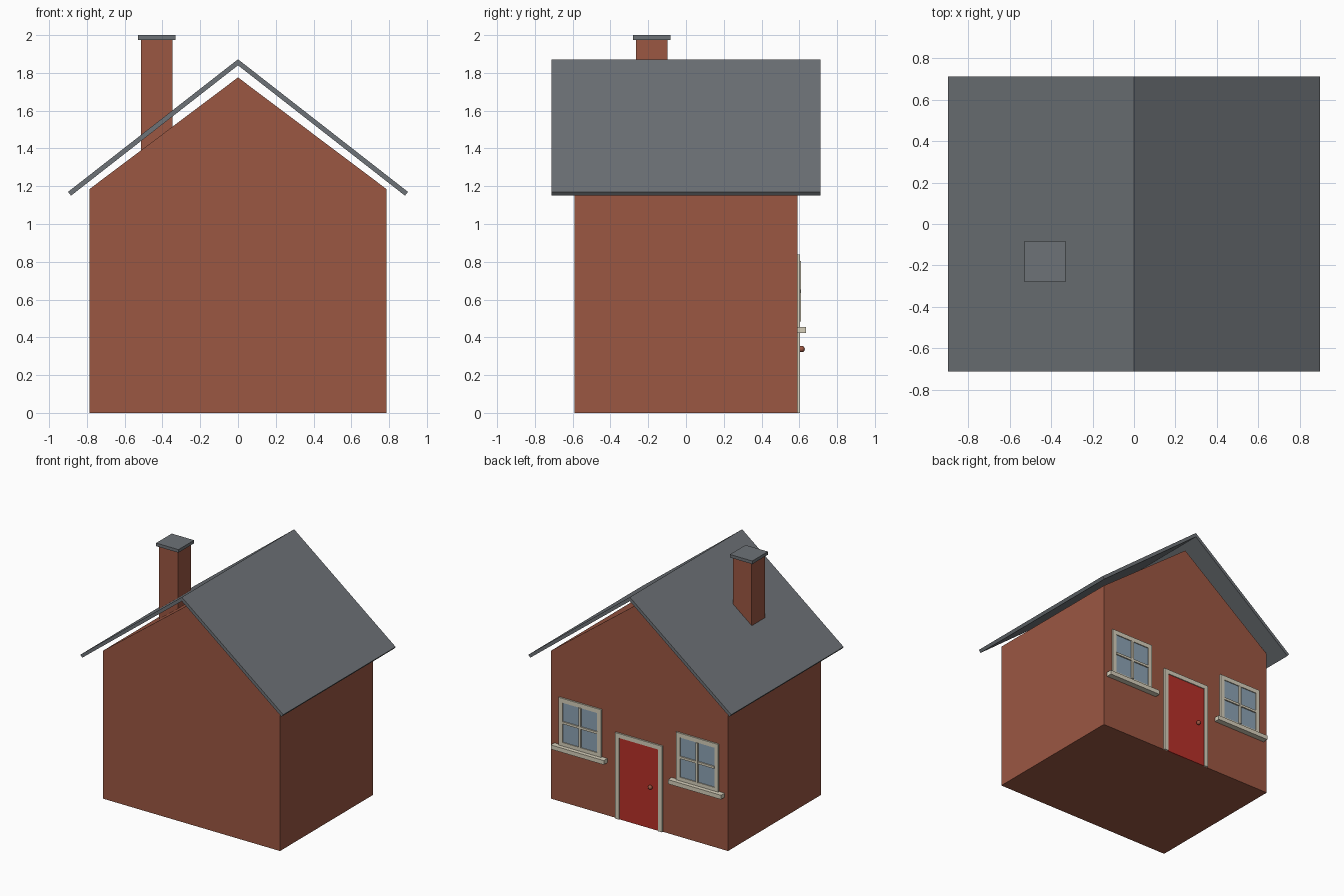
import bpy, bmesh
from mathutils import Vector

if "Cube" in bpy.data.objects:
    bpy.data.objects.remove(bpy.data.objects["Cube"])


def mat(name, rgb):
    m = bpy.data.materials.new(name)
    m.diffuse_color = (*rgb, 1)
    m.use_nodes = True
    m.node_tree.nodes["Principled BSDF"].inputs["Base Color"].default_value = m.diffuse_color
    return m


BRICK = mat("brick", (0.33, 0.095, 0.055))
SLATE = mat("slate grey", (0.155, 0.17, 0.185))
RED = mat("door red", (0.48, 0.03, 0.022))
CREAM = mat("cream trim", (0.68, 0.63, 0.50))
GLASS = mat("blue grey glass", (0.27, 0.37, 0.46))


def finish(name, bm, material):
    bmesh.ops.recalc_face_normals(bm, faces=bm.faces)
    me = bpy.data.meshes.new(name)
    bm.to_mesh(me)
    bm.free()
    me.materials.append(material)
    ob = bpy.data.objects.new(name, me)
    bpy.context.collection.objects.link(ob)
    return ob


def box(name, x, y, z, material):
    """Box from (min, max) ranges."""
    bm = bmesh.new()
    bmesh.ops.create_cube(bm, size=1)
    for v in bm.verts:
        v.co = Vector([r[0] + (c + 0.5) * (r[1] - r[0]) for c, r in zip(v.co, (x, y, z))])
    return finish(name, bm, material)


def extrude(name, profile, y0, y1, material):
    """Extrude an x-z outline along y."""
    bm = bmesh.new()
    f = bm.faces.new([bm.verts.new((x, y0, z)) for x, z in profile])
    r = bmesh.ops.extrude_face_region(bm, geom=[f])
    for v in r["geom"]:
        if isinstance(v, bmesh.types.BMVert):
            v.co.y = y1
    return finish(name, bm, material)


W, D, H = 0.786, 0.59, 1.185

# Walls and gable
box("walls", (-W, W), (-D, D), (0, H), BRICK)
extrude("gable", [(-W, H), (W, H), (0, 1.776)], -D, D, BRICK)

# Thin pitched roof, floating just above the gable
extrude("roof", [(-0.9, 1.17), (0, 1.872), (0.9, 1.17), (0.884, 1.15), (0, 1.84), (-0.884, 1.15)],
        -0.712, 0.712, SLATE)

# Chimney and cap
cx, cy = -0.431, -0.182
box("chimney", (cx - 0.083, cx + 0.083), (cy - 0.083, cy + 0.083), (1.3, 1.975), BRICK)
box("chimney_cap", (cx - 0.099, cx + 0.099), (cy - 0.099, cy + 0.099), (1.975, 2.0), SLATE)

# Door with surround and knob
box("door", (-0.174, 0.174), (D - 0.004, D + 0.006), (0, 0.655), RED)
for s in (-1, 1):
    box("door_jamb", sorted((s * 0.174, s * 0.209)), (D - 0.004, D + 0.013), (0, 0.69), CREAM)
box("door_lintel", (-0.174, 0.174), (D - 0.004, D + 0.013), (0.655, 0.69), CREAM)
bm = bmesh.new()
bmesh.ops.create_uvsphere(bm, u_segments=16, v_segments=10, radius=0.017)
bmesh.ops.translate(bm, verts=bm.verts, vec=(-0.11, D + 0.022, 0.338))
for f in bm.faces:
    f.smooth = True
finish("door_knob", bm, BRICK)

# Two windows: glass, frame, glazing bars and sill
for c in (-0.52, 0.52):
    fy = (D - 0.004, D + 0.013)
    box("window_glass", (c - 0.153, c + 0.153), (D - 0.004, D + 0.006), (0.485, 0.803), GLASS)
    for s in (-1, 1):
        box("window_side", sorted((c + s * 0.153, c + s * 0.188)), fy, (0.45, 0.838), CREAM)
    box("window_head", (c - 0.153, c + 0.153), fy, (0.803, 0.838), CREAM)
    box("window_foot", (c - 0.153, c + 0.153), fy, (0.45, 0.485), CREAM)
    box("upright_bar", (c - 0.009, c + 0.009), (D, D + 0.018), (0.485, 0.803), CREAM)
    box("cross_bar", (c - 0.153, c + 0.153), (D, D + 0.016), (0.635, 0.653), CREAM)
    box("window_sill", (c - 0.235, c + 0.235), (D - 0.004, D + 0.045), (0.422, 0.456), CREAM)
